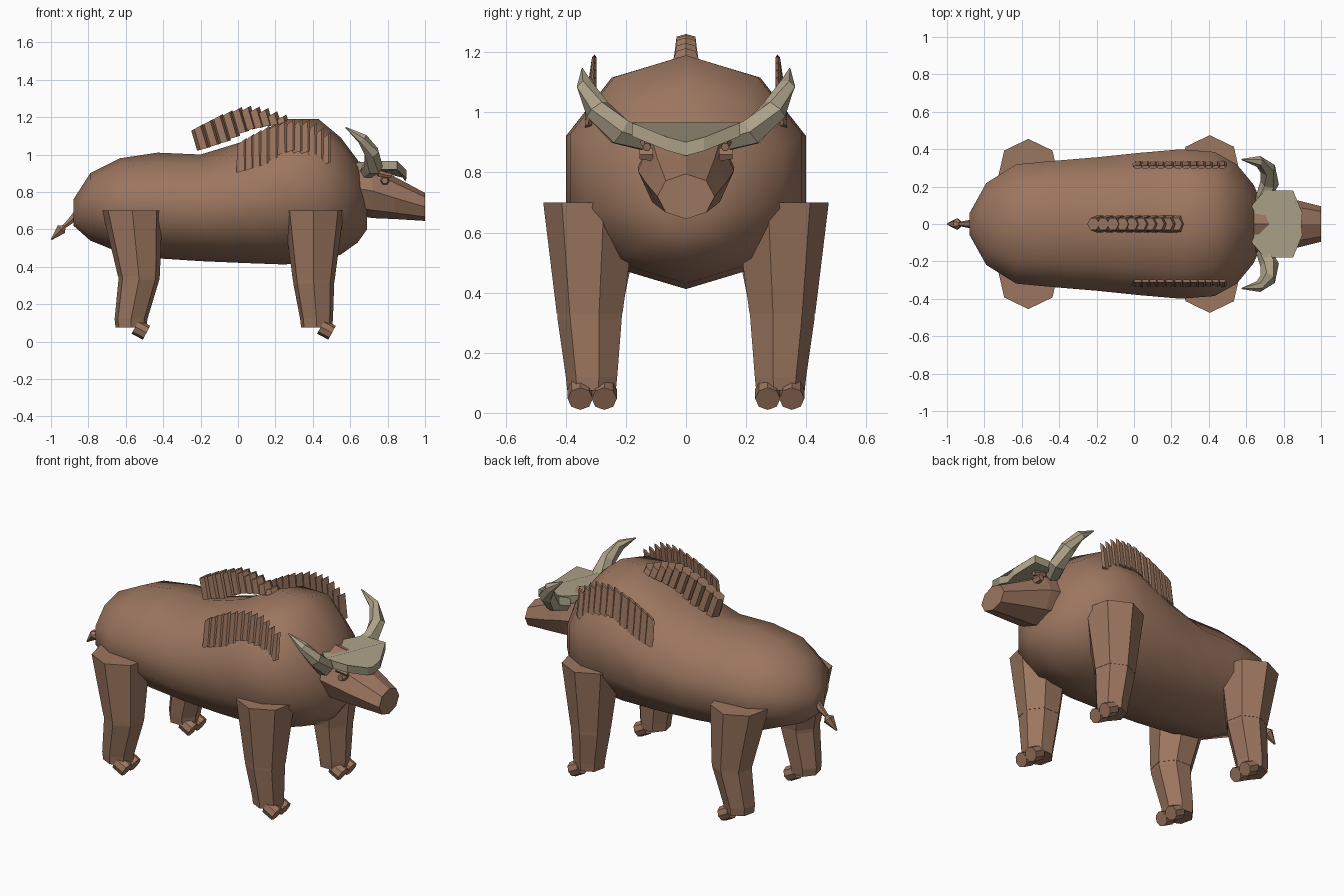
import bpy, math
from mathutils import Vector

cube = bpy.data.objects.get("Cube")
if cube:
    bpy.data.objects.remove(cube)


def material(name, rgb):
    m = bpy.data.materials.new(name)
    m.use_nodes = True
    m.diffuse_color = (*rgb, 1)
    m.node_tree.nodes["Principled BSDF"].inputs["Base Color"].default_value = (*rgb, 1)
    return m


HIDE = material("brown hide", (0.33, 0.18, 0.115))
HORN = material("bone horn", (0.42, 0.36, 0.25))


def make(name, verts, faces, mat):
    mesh = bpy.data.meshes.new(name)
    mesh.from_pydata(verts, [], faces)
    mesh.materials.append(mat)
    ob = bpy.data.objects.new(name, mesh)
    bpy.context.collection.objects.link(ob)
    return ob


def loft(name, rings, mat):
    """Skin a list of equal-length vertex rings and cap both ends."""
    n = len(rings[0])
    verts = [v for r in rings for v in r]
    faces = [(i * n + j, i * n + (j + 1) % n, (i + 1) * n + (j + 1) % n, (i + 1) * n + j)
             for i in range(len(rings) - 1) for j in range(n)]
    faces += [tuple(reversed(range(n))), tuple(range(len(verts) - n, len(verts)))]
    ob = make(name, verts, faces, mat)
    # consistent outward normals
    import bmesh
    bm = bmesh.new()
    bm.from_mesh(ob.data)
    bmesh.ops.recalc_face_normals(bm, faces=bm.faces)
    bm.to_mesh(ob.data)
    bm.free()
    return ob


def ring(center, u, v, n, start=0.0):
    """Elliptical ring around center spanned by vectors u and v."""
    c, u, v = Vector(center), Vector(u), Vector(v)
    angles = [start + math.tau * k / n for k in range(n)]
    return [c + u * math.cos(a) + v * math.sin(a) for a in angles]


def x_ring(x, low, high, half_width, n, start=math.pi / 2):
    return ring((x, 0, (low + high) / 2), (0, half_width, 0), (0, 0, (high - low) / 2), n, start)


def tube(name, path, radii, n, mat):
    """Tapered tube with rings square to the path."""
    pts = [Vector(p) for p in path]
    rings = []
    for i, p in enumerate(pts):
        d = (pts[min(i + 1, len(pts) - 1)] - pts[max(i - 1, 0)]).normalized()
        u = d.cross(Vector((0, 0, 1)) if abs(d.z) < 0.95 else Vector((1, 0, 0))).normalized()
        rings.append(ring(p, u * radii[i], d.cross(u) * radii[i], n))
    return loft(name, rings, mat)


# Body: x, underside, back, half width
sections = [(-0.88, 0.62, 0.76, 0.06), (-0.79, 0.54, 0.90, 0.23), (-0.63, 0.475, 0.98, 0.335),
            (-0.43, 0.445, 1.01, 0.355), (-0.20, 0.43, 1.0, 0.375), (0.03, 0.42, 1.07, 0.40),
            (0.25, 0.412, 1.19, 0.42), (0.43, 0.43, 1.19, 0.405), (0.55, 0.465, 1.09, 0.335),
            (0.64, 0.53, 0.97, 0.22), (0.69, 0.60, 0.80, 0.10)]
body = loft("body", [x_ring(*s, 10) for s in sections], HIDE)
bpy.ops.object.select_all(action="DESELECT")
bpy.context.view_layer.objects.active = body
body.select_set(True)
bpy.ops.object.shade_smooth_by_angle(angle=math.radians(60))

# Head and muzzle
loft("head", [x_ring(0.60, 0.68, 0.97, 0.16, 8), x_ring(0.72, 0.66, 0.95, 0.16, 8),
              x_ring(0.84, 0.655, 0.88, 0.135, 8), x_ring(1.0, 0.645, 0.795, 0.095, 8)], HIDE)


def leg(name, side, x_top, x_knee, x_foot, y_top, knee_z):
    def leg_ring(x, y, z, r):
        return ring((x, side * y, z), (0, side * r, 0), (r, 0, 0), 7)
    loft(name + "_upper_leg", [leg_ring(x_top, y_top, 0.70, 0.165),
                               leg_ring(x_knee, 0.315, knee_z, 0.115)], HIDE)
    loft(name + "_lower_leg", [leg_ring(x_knee, 0.315, knee_z + 0.03, 0.115),
                               leg_ring(x_knee, 0.315, knee_z - 0.02, 0.112),
                               leg_ring(x_foot, 0.31, 0.12, 0.09),
                               leg_ring(x_foot, 0.31, 0.075, 0.085)], HIDE)
    # Two blunt toes
    for k, y in enumerate((0.272, 0.352)):
        tip = Vector((x_foot + 0.083, side * y, 0.047))
        tube(f"{name}_toe_{k + 1}", [tip - Vector((0.06, 0, -0.032)), tip], [0.042] * 2, 8, HIDE)


def prism_row(name, path, side_y, thick, length, n):
    """Row of overlapping leaning slats; path holds (x, low, high) stations."""
    for i in range(n):
        t = i / (n - 1) * (len(path) - 1)
        k = min(int(t), len(path) - 2)
        x, low, high = [a + (b - a) * (t - k) for a, b in zip(path[k], path[k + 1])]
        lean = 0.3 * (high - low) if thick > 0.02 else 0
        y0, y1 = side_y
        base = ring((x + lean / 2, y0, low), (length, 0, 0.01), (0, thick, 0), 6)
        top = ring((x - lean / 2, y1, high), (length * 0.9, 0, 0.018), (0, thick * 0.7, 0), 6)
        loft(f"{name}_{i + 1}", [base, top], HIDE)


# Crest along the spine
prism_row("spine_crest", [(-0.20, 1.03, 1.145), (-0.08, 1.07, 1.205), (0.03, 1.13, 1.245),
                          (0.13, 1.15, 1.235), (0.23, 1.165, 1.195)], (0, 0), 0.052, 0.036, 10)

for side, label in ((1, "left"), (-1, "right")):
    leg(label + "_front", side, 0.405, 0.405, 0.42, 0.31, 0.33)
    leg(label + "_rear", side, -0.565, -0.53, -0.572, 0.29, 0.35)
    # Shoulder crest
    prism_row(label + "_shoulder_crest",
              [(0.02, 0.91, 1.07), (0.13, 0.94, 1.13), (0.26, 1.02, 1.175),
               (0.37, 1.01, 1.17), (0.47, 0.95, 1.10)],
              (side * 0.325, side * 0.305), 0.013, 0.028, 12)
    # Eye and brow
    tube(label + "_eye", [(0.785, side * 0.11, 0.86), (0.785, side * 0.155, 0.86)],
         [0.026, 0.018], 6, HIDE)
    tube(label + "_brow", [(0.75, side * 0.135, 0.90), (0.82, side * 0.13, 0.885)],
         [0.018, 0.014], 6, HIDE)
    # Curved horn
    tube(label + "_horn", [(0.69, side * 0.14, 0.91), (0.725, side * 0.22, 0.935),
                           (0.715, side * 0.295, 1.01), (0.665, side * 0.335, 1.085),
                           (0.575, side * 0.345, 1.145)],
         [0.04, 0.05, 0.043, 0.03, 0.003], 6, HORN)

# Horn boss: shallow V-shaped plate across the brow
outline = [(0.895, 0.0), (0.90, 0.06), (0.85, 0.18), (0.70, 0.18), (0.63, 0.10), (0.65, 0.0)]
outline += [(x, -y) for x, y in reversed(outline[1:-1])]


def boss_height(x, y):
    return 0.915 + 0.28 * abs(y) + 0.1 * (0.75 - x) * (abs(y) < 0.15)


loft("horn_boss", [[(x, y, boss_height(x, y) - drop) for x, y in outline]
                   for drop in (0.045, 0.0)], HORN)

# Tail and tuft
tube("tail", [(-0.84, 0, 0.70), (-0.90, 0, 0.64), (-0.96, 0, 0.59)], [0.03, 0.018, 0.006], 6, HIDE)
tube("tail_tuft", [(-0.93, 0, 0.615), (-0.945, 0, 0.60), (-0.998, 0, 0.545)],
     [0.012, 0.032, 0.004], 6, HIDE)
